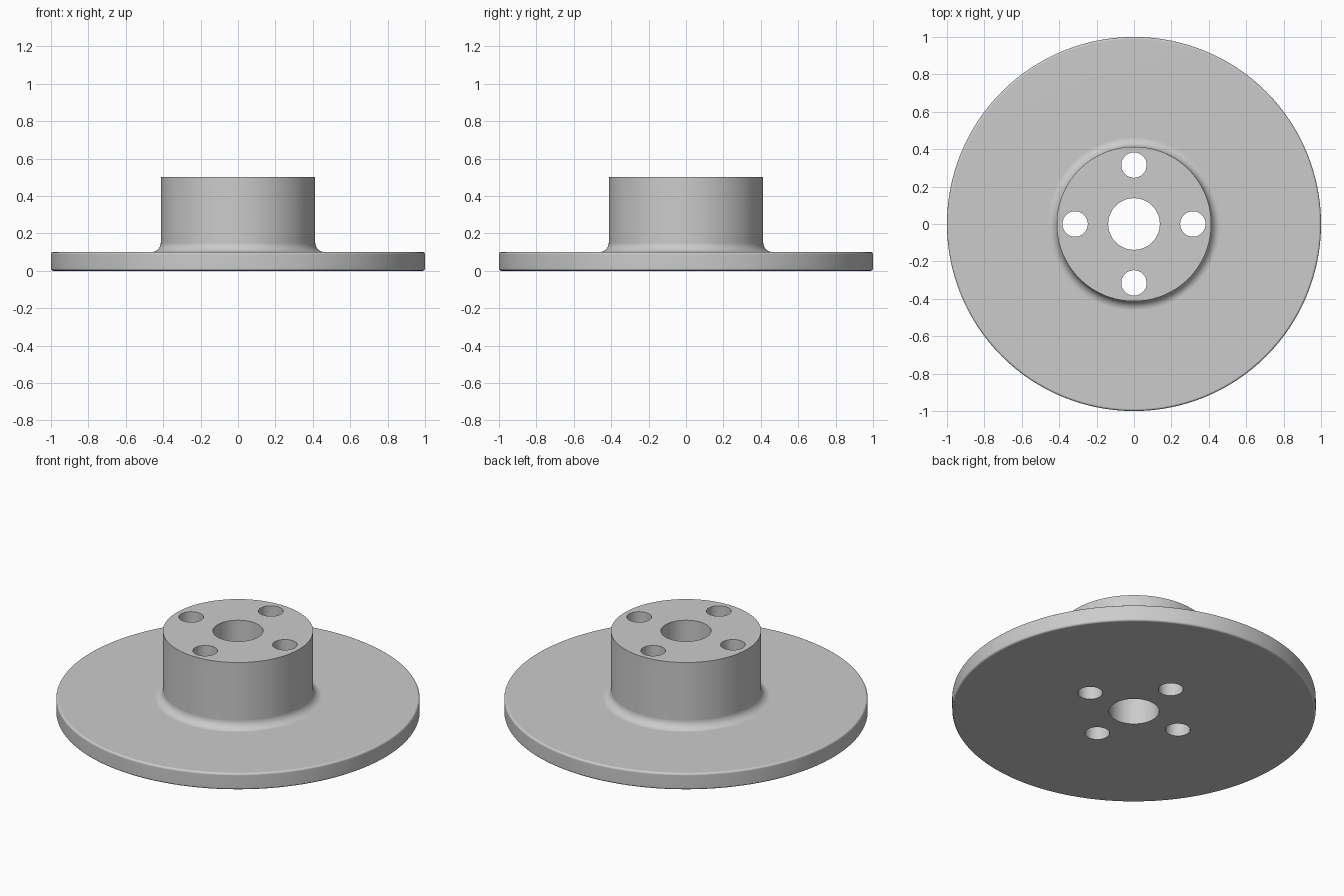
import bpy
import bmesh
from math import cos, sin, pi, radians

cube = bpy.data.objects.get("Cube")
if cube:
    bpy.data.objects.remove(cube, do_unlink=True)

FLANGE_R, FLANGE_H, EDGE = 1.0, 0.1, 0.012
HUB_R, HUB_TOP, FILLET = 0.413, 0.5, 0.05
BORE_R, BOLT_R, BOLT_CIRCLE = 0.138, 0.068, 0.315

steel = bpy.data.materials.new("grey_steel")
steel.use_nodes = True
steel.diffuse_color = (0.6, 0.6, 0.6, 1)
steel.node_tree.nodes["Principled BSDF"].inputs["Base Color"].default_value = (0.6, 0.6, 0.6, 1)


def arc(cx, cz, r, start, end, steps):
    """Points (radius, height) along an arc, angles in degrees."""
    angles = [radians(start + (end - start) * i / steps) for i in range(steps + 1)]
    return [(cx + r * cos(a), cz + r * sin(a)) for a in angles]


def lathe(name, profile, segments=128):
    """Revolve a closed profile around z."""
    bm = bmesh.new()
    verts = [bm.verts.new((r, 0, z)) for r, z in profile]
    edges = [bm.edges.new((v, verts[(i + 1) % len(verts)])) for i, v in enumerate(verts)]
    bmesh.ops.spin(bm, geom=verts + edges, cent=(0, 0, 0), axis=(0, 0, 1),
                   angle=2 * pi, steps=segments)
    bmesh.ops.remove_doubles(bm, verts=bm.verts[:], dist=1e-5)
    bmesh.ops.recalc_face_normals(bm, faces=bm.faces[:])
    mesh = bpy.data.meshes.new(name)
    bm.to_mesh(mesh)
    bm.free()
    mesh.materials.append(steel)
    obj = bpy.data.objects.new(name, mesh)
    bpy.context.collection.objects.link(obj)
    return obj


# Flange and hub in one profile, with the centre bore left open
profile = [(BORE_R, 0)]
profile += arc(FLANGE_R - EDGE, EDGE, EDGE, -90, 0, 4)
profile += arc(FLANGE_R - EDGE, FLANGE_H - EDGE, EDGE, 0, 90, 4)
profile += arc(HUB_R + FILLET, FLANGE_H + FILLET, FILLET, 270, 180, 10)
profile += [(HUB_R, HUB_TOP), (BORE_R, HUB_TOP)]
body = lathe("flanged_hub", profile)

# Four bolt holes, joined into one cutter
bm = bmesh.new()
for i in range(4):
    made = bmesh.ops.create_cone(bm, cap_ends=True, segments=48, radius1=BOLT_R,
                                 radius2=BOLT_R, depth=2)
    bmesh.ops.translate(bm, verts=made["verts"],
                        vec=(BOLT_CIRCLE * cos(i * pi / 2), BOLT_CIRCLE * sin(i * pi / 2), 0))
cutter_mesh = bpy.data.meshes.new("bolt_hole_cutter")
bm.to_mesh(cutter_mesh)
bm.free()
cutter_mesh.materials.append(steel)
cutter = bpy.data.objects.new("bolt_hole_cutter", cutter_mesh)
bpy.context.collection.objects.link(cutter)
cutter.hide_render = True

bpy.ops.object.select_all(action='DESELECT')
body.select_set(True)
bpy.context.view_layer.objects.active = body
holes = body.modifiers.new("bolt_holes", 'BOOLEAN')
holes.operation = 'DIFFERENCE'
holes.solver = 'EXACT'
holes.object = cutter
bpy.ops.object.modifier_apply(modifier=holes.name)
bpy.data.objects.remove(cutter, do_unlink=True)

# Smooth curves, sharp rims, level flat faces
bpy.ops.object.shade_smooth_by_angle(angle=radians(30))
normals = body.modifiers.new("flat_face_normals", 'WEIGHTED_NORMAL')
normals.keep_sharp = True
